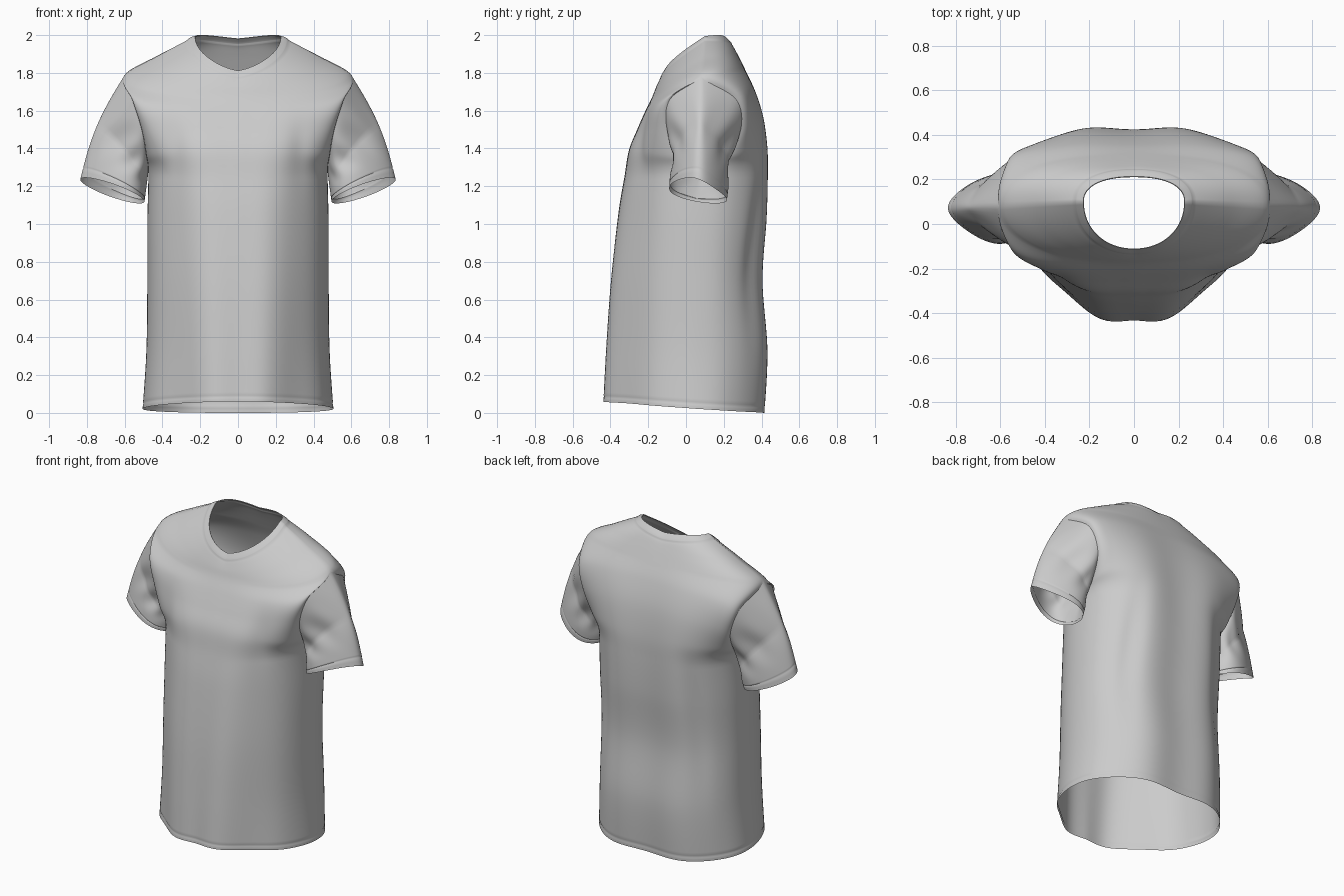
import bpy, bmesh, math
from mathutils import Vector

if "Cube" in bpy.data.objects:
    bpy.data.objects.remove(bpy.data.objects["Cube"])

# Level rows: centre z, centre y, side x, side y, side z, roundness.
# Rows 0-4 hem to armpit, 4-8 armhole, 8-10 shoulder seam, 10-11 collar.
FRONT = [(.06, -.445, .505, .05, .022, 1.8), (.35, -.43, .485, .06, .33, 1.9),
         (.70, -.405, .48, .07, .70, 2.0), (1.05, -.365, .48, .08, 1.0, 2.1),
         (1.25, -.33, .475, .09, 1.27, 2.3), (1.39, -.305, .485, -.03, 1.36, 2.4),
         (1.50, -.26, .51, -.10, 1.5, 2.3), (1.60, -.215, .56, -.085, 1.66, 2.2),
         (1.67, -.18, .605, .08, 1.78, 2.1), (1.725, -.158, .44, .09, 1.88, 2.1),
         (1.77, -.135, .265, .10, 1.975, 2.1), (1.81, -.11, .225, .10, 1.99, 2.1)]
BACK = [(0, .42, .505, .05, .022, 2.4), (.33, .437, .485, .06, .33, 2.4),
        (.70, .41, .48, .07, .70, 2.4), (1.03, .432, .48, .08, 1.0, 2.4),
        (1.27, .437, .475, .09, 1.27, 2.5), (1.42, .43, .49, .21, 1.36, 2.6),
        (1.58, .405, .52, .29, 1.5, 2.6), (1.72, .36, .57, .265, 1.66, 2.5),
        (1.82, .312, .605, .08, 1.78, 2.4), (1.90, .272, .44, .09, 1.88, 2.3),
        (1.945, .245, .265, .10, 1.975, 2.3), (1.98, .21, .225, .10, 1.99, 2.3)]
NU = 28


def row(table, t):
    """Smoothly interpolated level row."""
    i = min(int(t), len(table) - 2)
    f = t - i
    p = [table[max(0, min(len(table) - 1, i + k))] for k in (-1, 0, 1, 2)]
    return [b + .5 * f * (c - a + f * (2*a - 5*b + 4*c - d + f * (3*(b - c) + d - a)))
            for a, b, c, d in zip(*p)]


def side(table, t):
    s = Vector(row(table, t)[2:5])
    if t <= 4 or t >= 8:
        s = (Vector(row(FRONT, t)[2:5]) + Vector(row(BACK, t)[2:5])) / 2
    return s


def panel_point(table, t, u):
    zc, yc, _, _, _, n = row(table, t)
    s = side(table, t)
    a = u * math.pi / 2
    x = s.x * max(0, math.sin(a)) ** (2 / n)
    w = max(0, math.cos(a)) ** (2 / n)
    y = s.y + (yc - s.y) * w
    z = s.z + (zc - s.z) * w
    # rounding over the shoulder seam near the neck
    z += (.022 if table is FRONT else .014) * math.sin(2 * a) * max(0, min(1, (t - 8.3) / 1.5))
    # hanging folds, fading towards the shoulders and side seams
    fade = max(0, min(1, (8 - t) / 4)) * min(1, 2 * math.cos(a))
    if table is FRONT:
        y -= .013 * fade * max(.35, 1 - t / 6) * math.cos(math.tau * (x - .15 - .01 * t) / .33)
        y += .012 * math.exp(-((t - 5) / 1.2) ** 2 - ((x - .33) / .05) ** 2)
    else:
        y -= .013 * fade * math.cos(math.tau * x / .5)
        y -= .02 * math.exp(-((t - 2.6) / 1.3) ** 2 - ((x - .38 + .02 * t) / .05) ** 2)
    # stitched hem and raised collar band
    if abs(t - .15) < .01:
        x, y = x * .995, y * .995
    if t > 9.97:
        z += .006 * math.sin(min(1, (t - 9.97) / .1) * math.pi / 2) * (t < 10.99)
    return x, y, z


def grid_object(name, grids, seam=1e-4):
    """Join point grids into one mesh, mirrored across x."""
    bm = bmesh.new()
    for g in grids:
        vs = [[bm.verts.new(p) for p in r] for r in g]
        for r0, r1 in zip(vs, vs[1:]):
            for k in range(len(r0) - 1):
                bm.faces.new((r0[k], r0[k + 1], r1[k + 1], r1[k]))
    bmesh.ops.remove_doubles(bm, verts=bm.verts, dist=seam)
    bmesh.ops.recalc_face_normals(bm, faces=bm.faces)
    me = bpy.data.meshes.new(name)
    bm.to_mesh(me)
    bm.free()
    ob = bpy.data.objects.new(name, me)
    bpy.context.collection.objects.link(ob)
    m = ob.modifiers.new("mirror", 'MIRROR')
    m.use_clip = True
    m.merge_threshold = .0005
    bpy.context.view_layer.objects.active = ob
    ob.select_set(True)
    bpy.ops.object.shade_smooth_by_angle(angle=math.radians(50))
    ob.select_set(False)
    return ob


# Body: front and back panels from hem to neck, armholes left open
ts = sorted(set([0, .06, .12, .15, .18] + [.25 + .125 * i for i in range(78)]
                + [9.97, 10.03, 10.08, 10.3, 10.6, 10.85, 11]))
grids = [[[panel_point(tb, t, k / NU) for k in range(NU + 1)] for t in ts]
         for tb in (FRONT, BACK)]
grid_object("shirt_body", grids)

# Sleeve: lofted from the armhole loop to the tilted cuff loop
arm = [4 + i / 8 for i in range(33)]
loop = [side(FRONT, t) for t in arm] + [side(BACK, t) for t in arm[-2::-1]]
cuff_c = Vector((.665, .07, 1.177))
cuff_a, cuff_b = Vector((.17, .018, .058)), Vector((0, .198, -.036))
levels = [i / 24 for i in range(22)] + [.89, .9, .91, .95, 1]
sleeve = []
for v in levels:
    ring = []
    for k, p in enumerate(loop):
        th = math.tau * k / (len(loop) - 1)
        top = (1 - math.cos(th)) / 2
        out = -cuff_a * math.cos(th) - cuff_b * math.sin(th)
        q = p.lerp(cuff_c + out, v)
        d = out.normalized()
        q += d * .03 * top * math.sin(math.pi * v)
        # teardrop section: the outer edge of the sleeve is pinched narrow
        mid = .08 - .02 * v
        q.y = mid + (q.y - mid) * (1 - .55 * top * min(1, 2.2 * v))
        # gathered wrinkles along the sleeve near the armhole
        wr = abs(math.sin(th)) ** 1.5 * math.sin(math.pi * min(1, v * 1.2)) ** 2
        q += d * .008 * wr * math.sin(8 * abs(th - math.pi) + 6 * v)
        q -= d * .02 * wr * (1 - top)
        if abs(v - .9) < .003:
            q -= d * .002
        ring.append(q)
    sleeve.append(ring)
grid_object("sleeves", [sleeve])
